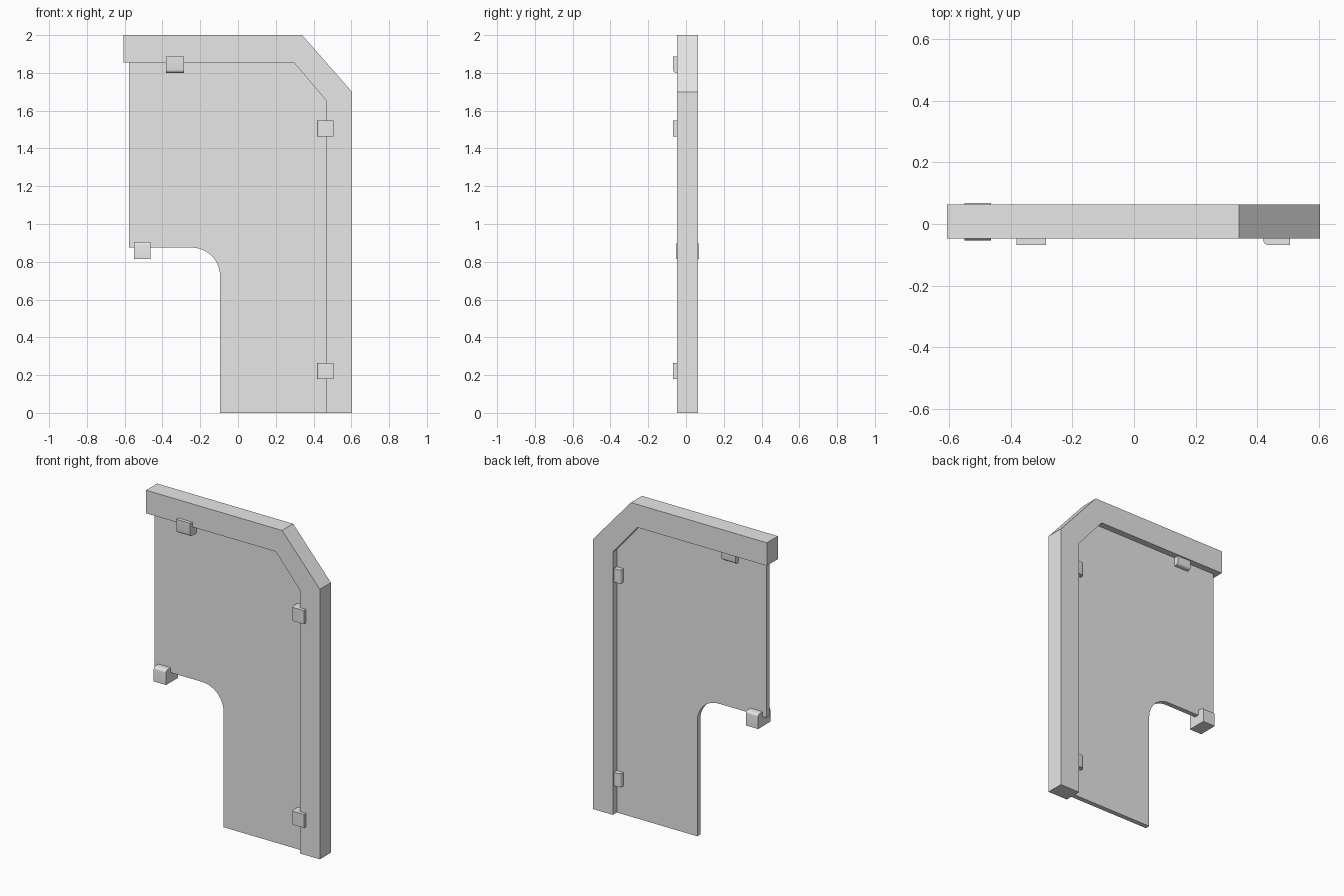
import bpy
import bmesh
import math
from mathutils import Vector

cube = bpy.data.objects.get("Cube")
if cube:
    bpy.data.objects.remove(cube, do_unlink=True)

grey = bpy.data.materials.new("light_grey")
grey.use_nodes = True
colour = (0.8, 0.8, 0.8, 1)
grey.diffuse_color = colour
grey.node_tree.nodes["Principled BSDF"].inputs["Base Color"].default_value = colour


def finish(name, bm):
    bmesh.ops.recalc_face_normals(bm, faces=bm.faces)
    mesh = bpy.data.meshes.new(name)
    bm.to_mesh(mesh)
    bm.free()
    mesh.materials.append(grey)
    obj = bpy.data.objects.new(name, mesh)
    bpy.context.collection.objects.link(obj)
    bpy.ops.object.select_all(action="DESELECT")
    obj.select_set(True)
    bpy.context.view_layer.objects.active = obj
    bpy.ops.object.shade_smooth_by_angle(angle=math.radians(30))
    return obj


def slab(name, outline, front, back):
    """Extrude an (x, z) outline from front to back along y."""
    bm = bmesh.new()
    face = bm.faces.new([bm.verts.new((x, front, z)) for x, z in outline])
    side = bmesh.ops.extrude_face_region(bm, geom=[face])
    verts = [v for v in side["geom"] if isinstance(v, bmesh.types.BMVert)]
    bmesh.ops.translate(bm, verts=verts, vec=(0, back - front, 0))
    return finish(name, bm)


def clip(name, x, z, size, front, inward):
    """Block gripping the panel, rounded on the edges facing the panel."""
    bm = bmesh.new()
    bmesh.ops.create_cube(bm, size=1)
    width, height = size
    for v in bm.verts:
        v.co = Vector((v.co.x * width, v.co.y * CLIP_DEPTH, v.co.z * height))
    direction = Vector(inward)
    edges = [e for e in bm.edges
             if all(v.co.dot(direction) > 0.01 for v in e.verts)
             and abs(e.verts[0].co.y - e.verts[1].co.y) < 0.001]
    bmesh.ops.bevel(bm, geom=edges, offset=0.016, segments=4,
                    profile=0.5, affect="EDGES")
    bmesh.ops.translate(bm, verts=bm.verts, vec=(x, front + CLIP_DEPTH / 2, z))
    return finish(name, bm)


CLIP_DEPTH = 0.121

# Thick frame: top rail, slanted corner and upright
slab("frame", [(-0.607, 2), (0.34, 2), (0.603, 1.7), (0.603, 0),
               (0.466, 0), (0.466, 1.655), (0.295, 1.855), (-0.607, 1.855)],
     -0.047, 0.063)

# Thin panel with a rounded cut-out, tucked into the frame
radius = 0.15
arc = [(-0.245 + radius * math.sin(a), 0.725 + radius * math.cos(a))
       for a in (math.pi / 2 * i / 16 for i in range(17))]
slab("panel", [(-0.577, 0.875)] + arc +
     [(-0.095, 0), (0.49, 0), (0.49, 1.665), (0.305, 1.88), (-0.577, 1.88)],
     -0.007, 0.023)

# Clips along the frame and a foot clip under the panel
clip("top_clip", -0.333, 1.843, (0.096, 0.085), -0.068, (0, 0, -1))
for label, z in (("upper", 1.505), ("lower", 0.222)):
    clip(label + "_side_clip", 0.463, z, (0.087, 0.085), -0.068, (-1, 0, 0))
clip("foot_clip", -0.507, 0.86, (0.086, 0.092), -0.053, (0, 0, 1))
